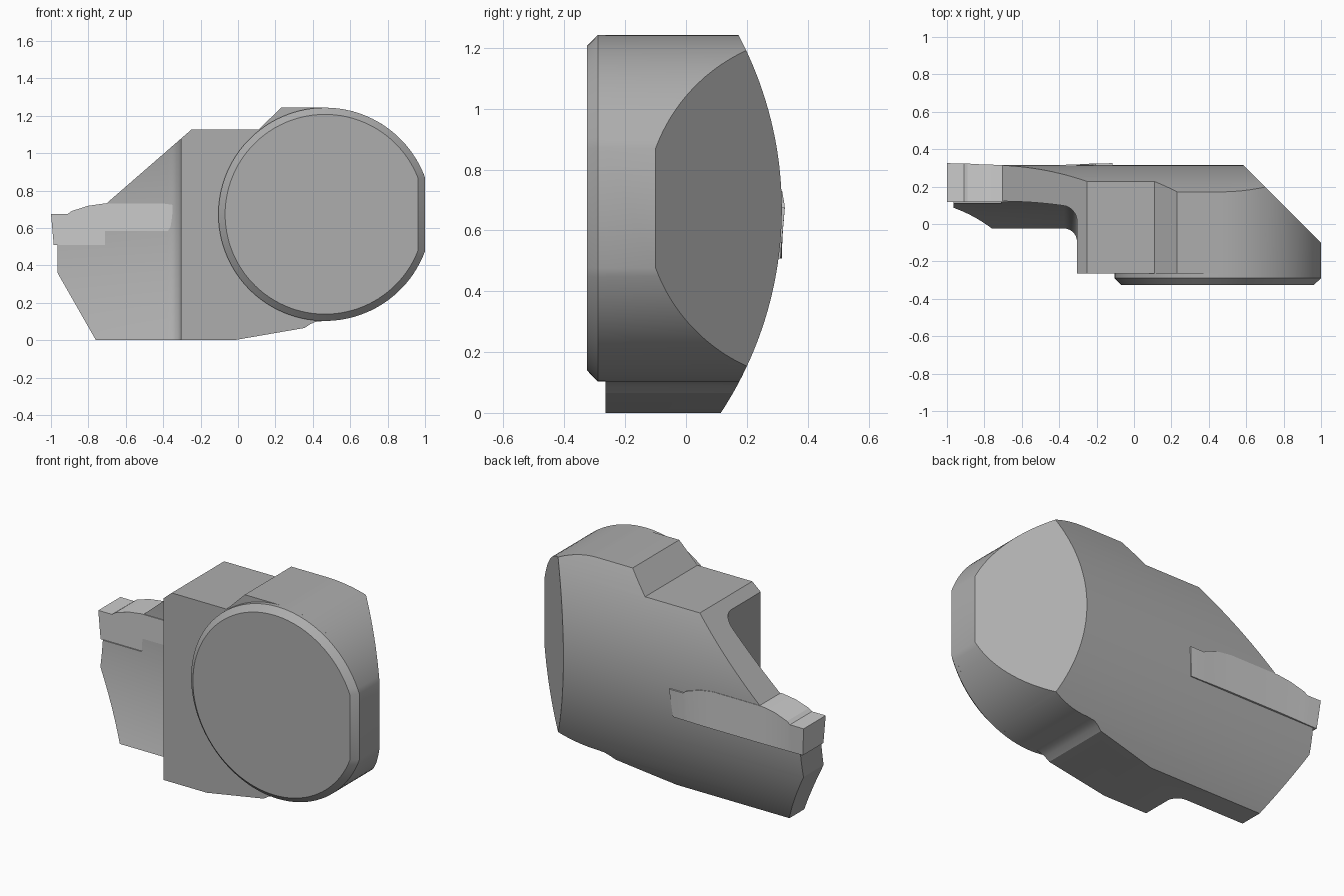
import bpy, bmesh
from math import sin, cos, pi, radians, sqrt, asin

if "Cube" in bpy.data.objects:
    bpy.data.objects.remove(bpy.data.objects["Cube"])


def loft(name, sections, smooth=True):
    """Skin a row of closed sections (equal point counts) and cap both ends."""
    bm = bmesh.new()
    rows = [[bm.verts.new(p) for p in s] for s in sections]
    n = len(rows[0])
    for a, b in zip(rows, rows[1:]):
        for i in range(n):
            j = (i + 1) % n
            bm.faces.new((a[i], a[j], b[j], b[i]))
    bm.faces.new(rows[0])
    bm.faces.new(rows[-1][::-1])
    bmesh.ops.recalc_face_normals(bm, faces=bm.faces)
    me = bpy.data.meshes.new(name)
    bm.to_mesh(me)
    bm.free()
    ob = bpy.data.objects.new(name, me)
    bpy.context.collection.objects.link(ob)
    return ob


def boolean(ob, tool, op):
    m = ob.modifiers.new(op, 'BOOLEAN')
    m.object, m.operation, m.solver = tool, op, 'EXACT'
    bpy.context.view_layer.objects.active = ob
    bpy.ops.object.modifier_apply(modifier=m.name)
    bpy.data.objects.remove(tool)


def arc_y(z, apex, zc, r):
    return apex - r + sqrt(r * r - (z - zc) ** 2)


def paint(ob, name, v):
    m = bpy.data.materials.new(name)
    m.diffuse_color = (v, v, v, 1)
    m.use_nodes = True
    m.node_tree.nodes["Principled BSDF"].inputs["Base Color"].default_value = m.diffuse_color
    ob.data.materials.clear()
    ob.data.materials.append(m)


CX, CZ, R = 0.465, 0.673, 0.57


# Holder body: side outline with the round head
a1 = asin(0.197 / R)
outline = [(-0.76, 0), (-0.02, 0), (0.355, 0.065), (0.385, 0.085), (0.415, 0.098)]
for s0, s1 in ((-pi / 2, -a1), (a1, pi / 2)):
    outline += [(CX + R * cos(s0 + (s1 - s0) * i / 24),
                 CZ + R * sin(s0 + (s1 - s0) * i / 24)) for i in range(25)]
outline += [(0.23, 1.243), (0.11, 1.125), (-0.25, 1.125), (-0.71, 0.725),
            (-0.71, 0.51), (-0.965, 0.51), (-0.965, 0.36)]
body = loft("holder_body", [[(x, y, z) for x, z in outline] for y in (-0.265, 0.6)])

# Curved back face
zs = [-0.1 + 1.5 * i / 48 for i in range(49)]
back = [(-0.8, 1.4), (-0.8, -0.1)] + [(arc_y(z, 0.315, 0.67, 1.22), z) for z in zs]
boolean(body, loft("back_limit", [[(x, y, z) for y, z in back] for x in (-1.5, 1.5)]),
        'INTERSECT')

# Blade recess: curved front face with a fillet into the head
f = 0.07
steps = [(-1.4, 0)] + [(-0.305 - f + f * sin(t), f * (1 - cos(t)))
                       for t in [pi / 2 * i / 8 for i in range(9)]]
recess = []
for x, d in steps:
    recess.append([(x, -0.8, 1.4), (x, -0.8, -0.1)] +
                  [(x, arc_y(z, 0.122, 0.72, 1.85) - d, z) for z in zs])
recess.append([(-0.305, -0.8, 1.4), (-0.305, -0.8, -0.1)] +
              [(-0.305, -0.5, z) for z in zs])
# last fillet row already ends at the head wall, so the extra row is dropped
recess.pop()
boolean(body, loft("blade_recess", recess), 'DIFFERENCE')

# Slanted corner behind the head
corner = [(0.4, 0.5), (1.4, 0.5), (1.4, -0.5)]
boolean(body, loft("corner_cut", [[(x, y, z) for x, y in corner] for z in (-0.5, 2)]),
        'DIFFERENCE')


# Round front plate with a chamfered rim and a flat on the right
def plate_ring(y, r, flat):
    a = asin(sqrt(r * r - (flat - CX) ** 2) / r)
    n = 96
    return [(CX + r * cos(a + (2 * pi - 2 * a) * i / n), y,
             CZ + r * sin(a + (2 * pi - 2 * a) * i / n)) for i in range(n + 1)]


plate = loft("front_plate", [plate_ring(-0.265, R, 1.0), plate_ring(-0.29, R, 1.0),
                             plate_ring(-0.325, R - 0.036, 0.962)])

# Cutting insert: double ended, same stations mirrored about its middle
mid = -0.558
# half length at top, at bottom, top height, back y at top, at bottom
half = [(0.442, 0.427, 0.675, 0.325, 0.310), (0.352, 0.352, 0.675, 0.324, 0.311),
        (0.332, 0.332, 0.690, 0.323, 0.312), (0.245, 0.245, 0.718, 0.318, 0.314),
        (0.162, 0.162, 0.730, 0.316, 0.315)]
stations = [(-t, -b, z, yt, yb) for t, b, z, yt, yb in half] + half[::-1]
insert = loft("cutting_insert", [[(mid + t, 0.117, z), (mid + t, yt, z),
                                  (mid + b, yb, 0.508), (mid + b, 0.117, 0.508)]
                                 for t, b, z, yt, yb in stations])

paint(body, "dark_steel", 0.42)
paint(plate, "dark_steel_plate", 0.42)
paint(insert, "light_carbide", 0.72)

# Smooth the curved faces, keep edges sharp
for ob in (body, plate, insert):
    bpy.ops.object.select_all(action='DESELECT')
    ob.select_set(True)
    bpy.context.view_layer.objects.active = ob
    bpy.ops.object.shade_smooth_by_angle(angle=radians(12 if ob is insert else 22))
